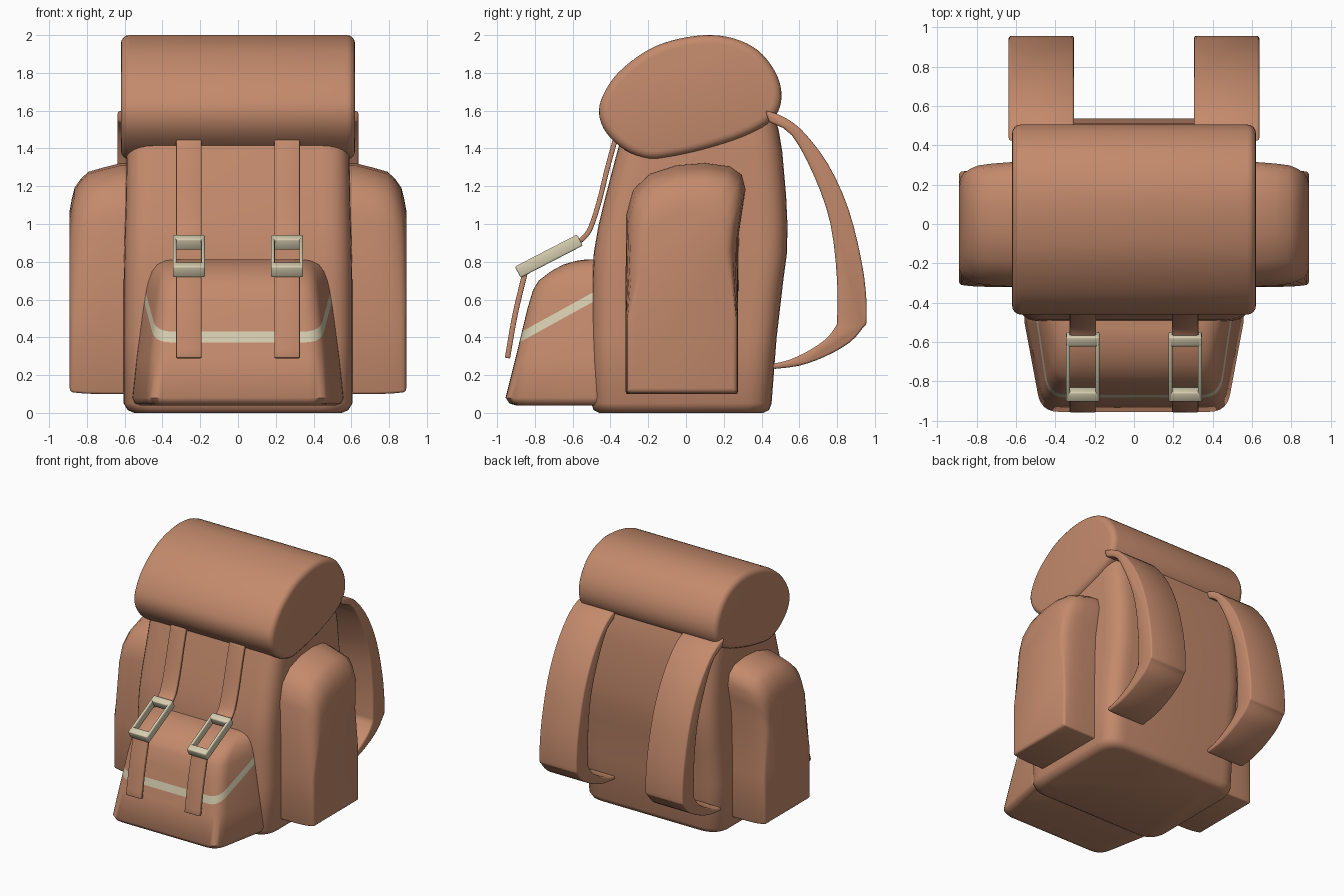
import bpy, bmesh, math
from mathutils import Vector, Matrix

if "Cube" in bpy.data.objects:
    bpy.data.objects.remove(bpy.data.objects["Cube"])


def material(name, rgb):
    m = bpy.data.materials.new(name)
    m.diffuse_color = (*rgb, 1)
    m.use_nodes = True
    m.node_tree.nodes["Principled BSDF"].inputs["Base Color"].default_value = m.diffuse_color
    return m


LEATHER = material("tan leather", (0.55, 0.255, 0.15))
CREAM = material("cream", (0.67, 0.61, 0.43))


def finish(name, bm, mats, bevel=0, segments=3, angle=50):
    bmesh.ops.recalc_face_normals(bm, faces=bm.faces[:])
    me = bpy.data.meshes.new(name)
    bm.to_mesh(me)
    bm.free()
    ob = bpy.data.objects.new(name, me)
    bpy.context.collection.objects.link(ob)
    for m in mats:
        me.materials.append(m)
    bpy.ops.object.select_all(action='DESELECT')
    bpy.context.view_layer.objects.active = ob
    ob.select_set(True)
    if bevel:
        mod = ob.modifiers.new("bevel", 'BEVEL')
        mod.width, mod.segments = bevel, segments
        mod.limit_method, mod.angle_limit = 'ANGLE', math.radians(45)
        bpy.ops.object.modifier_apply(modifier=mod.name)
    bpy.ops.object.shade_smooth_by_angle(angle=math.radians(angle))
    return ob


def smooth(pts, closed=False, n=4):
    """Catmull-Rom curve through 2D points."""
    p = [Vector(q) for q in pts]
    k = len(p)
    get = (lambda i: p[i % k]) if closed else (lambda i: p[min(max(i, 0), k - 1)])
    out = []
    for i in range(k if closed else k - 1):
        a, b, c, d = (get(i + j) for j in (-1, 0, 1, 2))
        for s in range(n):
            t = s / n
            out.append(0.5 * (2 * b + (c - a) * t + (2 * a - 5 * b + 4 * c - d) * t * t
                              + (3 * b - a - 3 * c + d) * t ** 3))
    return out if closed else out + [p[-1]]


def loft(rings):
    """Skin equal-length rings of 3D points and cap both ends."""
    bm = bmesh.new()
    vs = [[bm.verts.new(p) for p in r] for r in rings]
    n = len(vs[0])
    for a, b in zip(vs, vs[1:]):
        for i in range(n):
            j = (i + 1) % n
            bm.faces.new((a[i], a[j], b[j], b[i]))
    bm.faces.new(vs[0])
    bm.faces.new(vs[-1])
    return bm


def prism(outline, x0, x1):
    return loft([[(x, y, z) for y, z in outline] for x in (x0, x1)])


def ribbon(path, t):
    """Thin closed outline around a path."""
    left, right = [], []
    for i, p in enumerate(path):
        d = (path[min(i + 1, len(path) - 1)] - path[max(i - 1, 0)]).normalized()
        off = Vector((-d.y, d.x)) * t / 2
        left.append(p + off)
        right.append(p - off)
    return left + right[::-1]


def rounded_ring(z, wb, wf, yb, yf, r, n=6):
    """Horizontal trapezoid with rounded corners."""
    c = [Vector(q) for q in ((-wf, yf), (wf, yf), (wb, yb), (-wb, yb))]
    out = []
    for i in range(4):
        p = c[i]
        a = p + (c[i - 1] - p).normalized() * r
        b = p + (c[(i + 1) % 4] - p).normalized() * r
        for s in range(n + 1):
            t = s / n
            q = a * (1 - t) ** 2 + p * 2 * t * (1 - t) + b * t * t
            out.append((q.x, q.y, z))
    return out


# Main body: z, half width, front y, back y
body = [(0.0, .55, -.46, .41), (0.015, .585, -.49, .44), (.05, .605, -.50, .453), (.4, .605, -.50, .48),
        (.7, .605, -.495, .515), (.85, .602, -.488, .535), (1.0, .598, -.462, .537),
        (1.15, .594, -.425, .53), (1.38, .59, -.365, .51), (1.5, .585, -.33, .49), (1.6, .57, -.3, .46)]
finish("main_body", loft([rounded_ring(z, w, w, yb, yf, .15) for z, w, yf, yb in body]), [LEATHER])

# Rolled top lid
roll = [(-.46, 1.58), (-.44, 1.68), (-.36, 1.80), (-.22, 1.91), (-.08, 1.97), (.1, 2.0), (.25, 1.983),
        (.38, 1.92), (.47, 1.81), (.505, 1.70), (.49, 1.6), (.43, 1.53), (.30, 1.46), (.1, 1.395),
        (-.08, 1.355), (-.2, 1.345), (-.32, 1.39), (-.42, 1.48)]
finish("top_roll", prism(smooth(roll, True), -.62, .62), [LEATHER], .045, 4)

# Front pocket with a slanted cream stripe cut into it
front = [(.04, .53, -.90), (.05, .56, -.935), (.08, .572, -.955), (.3, .55, -.90), (.55, .52, -.84),
         (.65, .505, -.81), (.70, .495, -.78), (.75, .48, -.715), (.785, .46, -.65),
         (.805, .43, -.58), (.812, .40, -.53)]
bm = loft([rounded_ring(z, w, w - .10, -.42, yf, .09) for z, w, yf in front])
SLOPE, HALF = .55, .025
for d in (-HALF, HALF):
    bmesh.ops.bisect_plane(bm, geom=bm.verts[:] + bm.edges[:] + bm.faces[:],
                           plane_co=(0, -.87, .405 + d), plane_no=(0, -SLOPE, 1))
for f in bm.faces:
    c = f.calc_center_median()
    if abs(c.z - .405 - SLOPE * (c.y + .87)) < HALF:
        f.material_index = 1
finish("front_pocket", bm, [LEATHER, CREAM])

# Side pocket outline (y, z) and its rings: x, inset, drop of the arched top
arch = [(.275, .10), (.275, .5), (.28, .95), (.30, 1.08), (.315, 1.18), (.295, 1.26), (.23, 1.305), (.1, 1.322),
        (-.05, 1.31), (-.19, 1.265), (-.28, 1.18), (-.318, 1.04), (-.32, .5), (-.32, .10)]
side = [(.5, 0, 0), (.62, 0, 0), (.72, 0, .025), (.79, .003, .045), (.83, .008, .08),
        (.865, .015, .13), (.88, .02, .19), (.891, .035, .25)]


def side_ring(s, x, inset, drop):
    ring = []
    for y, z in arch:
        k = min(max((z - .6) / .7, 0), 1)
        yy = y * (1 - (inset + drop * .35 * k) / .3) if k else y * (1 - inset / .6)
        ring.append((s * x, yy, z - drop * k + (inset * .5 if z < .2 else 0)))
    return ring


# Closed shoulder strap outline (y, z): padded upper part and tapering lower tail
outer = smooth([(.42, 1.60), (.50, 1.575), (.61, 1.50), (.75, 1.32), (.86, 1.08), (.93, .8), (.955, .6), (.955, .465)], n=3)
tail = smooth([(.94, .455), (.87, .375), (.74, .30), (.6, .25), (.46, .232)], n=3)
under = smooth([(.46, .26), (.55, .282), (.66, .335), (.75, .40), (.80, .47)], n=3)
inner = smooth([(.80, .49), (.80, .7), (.765, 1.0), (.68, 1.25), (.56, 1.47), (.44, 1.54)], n=3)
shoulder = outer + tail + under + inner

# Closure straps and buckle placement
upper = smooth([(-.375, 1.445), (-.415, 1.3), (-.465, 1.1), (-.515, .96), (-.575, .90)])
lower = smooth([(-.85, .75), (-.905, .52), (-.945, .29)])
tilt = Matrix.Translation((0, -.726, .83)) @ Matrix.Rotation(math.radians(27.3), 4, 'X')

for s, label in ((-1, "left"), (1, "right")):
    finish(label + "_side_pocket", loft([side_ring(s, *r) for r in side]), [LEATHER], .012, 2)
    finish(label + "_shoulder_strap", prism(shoulder, s * .305, s * .637), [LEATHER], .012, 2)
    x = s * .26
    finish(label + "_upper_closure_strap", prism(ribbon(upper, .026), x - .067, x + .067), [LEATHER], .006, 2)
    finish(label + "_lower_closure_strap", prism(ribbon(lower, .028), x - .067, x + .067), [LEATHER], .006, 2)
    # Buckle frame: two rails and two cross bars
    bm = bmesh.new()
    for bx, by, sx, sy in ((-.075, 0, .02, .36), (.075, 0, .02, .36),
                           (0, -.158, .17, .055), (0, .158, .17, .055)):
        m = Matrix.Translation((x, 0, 0)) @ tilt @ Matrix.Translation((bx, by, 0))
        bmesh.ops.create_cube(bm, size=1, matrix=m @ Matrix.Diagonal((sx, sy, .066, 1)))
    finish(label + "_buckle", bm, [CREAM], .008, 2)
